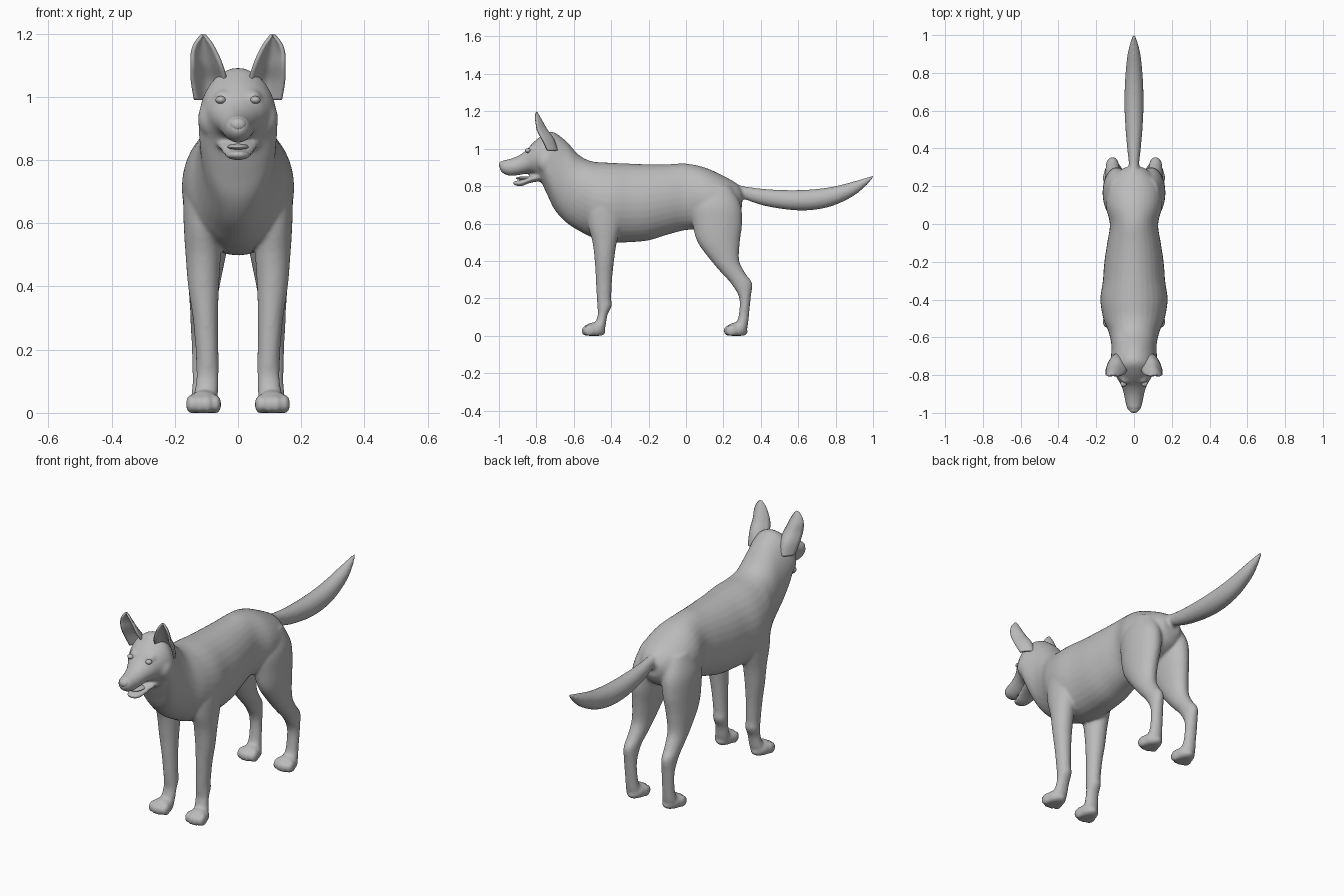
import bpy
import bmesh
from math import sin, cos, pi
from mathutils import Matrix, Vector

cube = bpy.data.objects.get("Cube")
if cube:
    bpy.data.objects.remove(cube, do_unlink=True)

# Single coat colour
GREY = (0.5, 0.5, 0.5, 1)
coat = bpy.data.materials.new("coat_grey")
coat.use_nodes = True
coat.diffuse_color = GREY
bsdf = coat.node_tree.nodes["Principled BSDF"]
bsdf.inputs["Base Color"].default_value = GREY
bsdf.inputs["Roughness"].default_value = 0.7


def smooth_rows(rows, steps=5):
    """Catmull-Rom interpolation of a list of number rows."""
    result = []
    for i in range(len(rows) - 1):
        a, b = rows[max(i - 1, 0)], rows[i]
        c, d = rows[i + 1], rows[min(i + 2, len(rows) - 1)]
        for s in range(steps):
            t = s / steps
            result.append([
                q + t * (r - p) / 2
                + t * t * (2 * p - 5 * q + 4 * r - w) / 2
                + t ** 3 * (3 * q - p - 3 * r + w) / 2
                for p, q, r, w in zip(a, b, c, d)])
    return result + [list(rows[-1])]


def loft(bm, rows, axis, side=1, sides=32):
    """Skin oval rings; a row is (position, low, high, inner x, outer x)."""
    rings = []
    for pos, low, high, inner, outer in smooth_rows(rows):
        ring = []
        for k in range(sides):
            angle = 2 * pi * k / sides
            x = side * ((inner + outer) + (outer - inner) * cos(angle)) / 2
            v = ((low + high) + (high - low) * sin(angle)) / 2
            ring.append(bm.verts.new((x, pos, v) if axis == "y" else (x, v, pos)))
        rings.append(ring)
    for lower, upper in zip(rings, rings[1:]):
        for k in range(sides):
            n = (k + 1) % sides
            bm.faces.new((lower[k], lower[n], upper[n], upper[k]))
    bm.faces.new(rings[0])
    bm.faces.new(rings[-1])


def centred(bm, rows):
    """Skin a part lying on the middle plane; a row is (y, low, high, half width)."""
    loft(bm, [(y, low, high, -w, w) for y, low, high, w in rows], "y")


def blob(bm, centre, radii):
    """Ellipsoid, flattened where it meets the ground."""
    matrix = Matrix.Translation(centre) @ Matrix.Diagonal((*radii, 1))
    made = bmesh.ops.create_uvsphere(bm, u_segments=24, v_segments=16, radius=1, matrix=matrix)
    for v in made["verts"]:
        v.co.z = max(v.co.z, 0)


def finish(name, bm):
    bmesh.ops.recalc_face_normals(bm, faces=bm.faces)
    mesh = bpy.data.meshes.new(name)
    for f in bm.faces:
        f.smooth = True
    bm.to_mesh(mesh)
    bm.free()
    mesh.materials.append(coat)
    obj = bpy.data.objects.new(name, mesh)
    bpy.context.collection.objects.link(obj)
    return obj


body = bmesh.new()

# Torso, neck and skull, running on into the upper muzzle
centred(body, [
    (.3, .69, .78, .05), (.27, .64, .815, .09), (.2, .6, .855, .14),
    (.1, .57, .9, .15), (0, .565, .92, .128), (-.1, .54, .917, .142),
    (-.2, .51, .917, .157), (-.3, .5, .92, .165), (-.4, .5, .925, .178),
    (-.5, .525, .932, .163), (-.57, .56, .965, .135), (-.64, .605, 1.04, .12),
    (-.7, .67, 1.085, .122), (-.74, .75, 1.09, .125), (-.78, .83, 1.065, .11),
    (-.82, .865, 1.03, .088), (-.86, .865, .987, .066), (-.9, .858, .961, .054),
    (-.94, .855, .946, .046), (-.975, .866, .938, .037), (-.995, .885, .925, .02)])

# Lower jaw, held slightly open
centred(body, [
    (-.72, .82, .9, .075), (-.78, .825, .875, .068), (-.83, .818, .855, .056),
    (-.88, .8, .835, .042), (-.91, .803, .828, .032), (-.925, .812, .824, .016)])

# Tail
centred(body, [
    (.22, .77, .83, .03), (.3, .735, .802, .026), (.4, .7, .787, .036),
    (.5, .68, .78, .045), (.6, .67, .779, .05), (.7, .675, .785, .05),
    (.8, .7, .8, .045), (.9, .75, .826, .034), (.96, .8, .844, .02),
    (1, .842, .858, .008)])

FRONT_LEG = [
    (.78, -.46, -.34, .08, .15), (.7, -.52, -.33, .07, .172),
    (.6, -.525, -.345, .058, .172), (.5, -.5, -.37, .055, .166),
    (.4, -.488, -.385, .06, .158), (.3, -.482, -.395, .063, .143),
    (.2, -.477, -.4, .062, .134), (.16, -.474, -.397, .06, .133),
    (.11, -.472, -.42, .062, .132), (.05, -.49, -.43, .064, .14),
    (.01, -.49, -.445, .07, .14)]

HIND_LEG = [
    (.8, .08, .24, .03, .13), (.7, .03, .292, .012, .162),
    (.6, .035, .3, .02, .166), (.5, .062, .288, .038, .164),
    (.4, .135, .285, .058, .157), (.33, .195, .32, .07, .152),
    (.28, .24, .354, .078, .15), (.2, .285, .346, .08, .146),
    (.1, .28, .336, .078, .144), (.05, .26, .33, .072, .148),
    (.01, .255, .318, .075, .145)]

for side in (1, -1):
    # Legs, each with a pad, a heel and four toes
    for rows, toe_y in ((FRONT_LEG, -.56), (HIND_LEG, .2)):
        loft(body, rows, "z", side)
        blob(body, (side * .108, toe_y + .07, .03), (.05, .055, .042))
        blob(body, (side * .106, toe_y + .09, .022), (.038, .04, .026))
        for i in range(4):
            outer_toe = i in (0, 3)
            x = side * (.07 + .026 * i)
            y = toe_y + (.044 if outer_toe else .033)
            blob(body, (x, y, .027), (.017, .033, .031))
    # Brow and cheek
    blob(body, (side * .045, -.81, 1.0), (.03, .035, .022))
    blob(body, (side * .085, -.75, .93), (.042, .05, .06))

# Fuse everything into one continuous skin
dog = finish("body", body)
remesh = dog.modifiers.new("fuse", "REMESH")
remesh.mode = "VOXEL"
remesh.voxel_size = 0.008
remesh.use_smooth_shade = True
soften = dog.modifiers.new("soften", "SMOOTH")
soften.factor = 0.5
soften.iterations = 6

# Cupped ears; a row is (z, centre x, half width, back y, cup depth)
EAR = [
    (.99, .09, .045, -.69, .05), (1.05, .092, .053, -.71, .06),
    (1.1, .099, .047, -.745, .05), (1.14, .107, .038, -.768, .034),
    (1.17, .11, .024, -.785, .02), (1.195, .11, .004, -.8, .003)]
for side, name in ((1, "left_ear"), (-1, "right_ear")):
    ear = bmesh.new()
    across = [k / 6 - 1 for k in range(13)]
    strips = [[ear.verts.new((side * (x + w * u), y - cup * u * u, z)) for u in across]
              for z, x, w, y, cup in smooth_rows(EAR)]
    for low, high in zip(strips, strips[1:]):
        for k in range(12):
            ear.faces.new((low[k], low[k + 1], high[k + 1], high[k]))
    obj = finish(name, ear)
    shell = obj.modifiers.new("thickness", "SOLIDIFY")
    shell.thickness = 0.01
    shell.offset = 0

# Small face parts
FACE = {
    "left_eye": ((.055, -.845, .99), (.016, .016, .012)),
    "right_eye": ((-.055, -.845, .99), (.016, .016, .012)),
    "nose": ((0, -.982, .912), (.026, .018, .021)),
    "tongue": ((0, -.86, .842), (.034, .05, .01)),
}
for name, (centre, radii) in FACE.items():
    part = bmesh.new()
    blob(part, Vector(centre), radii)
    finish(name, part)
